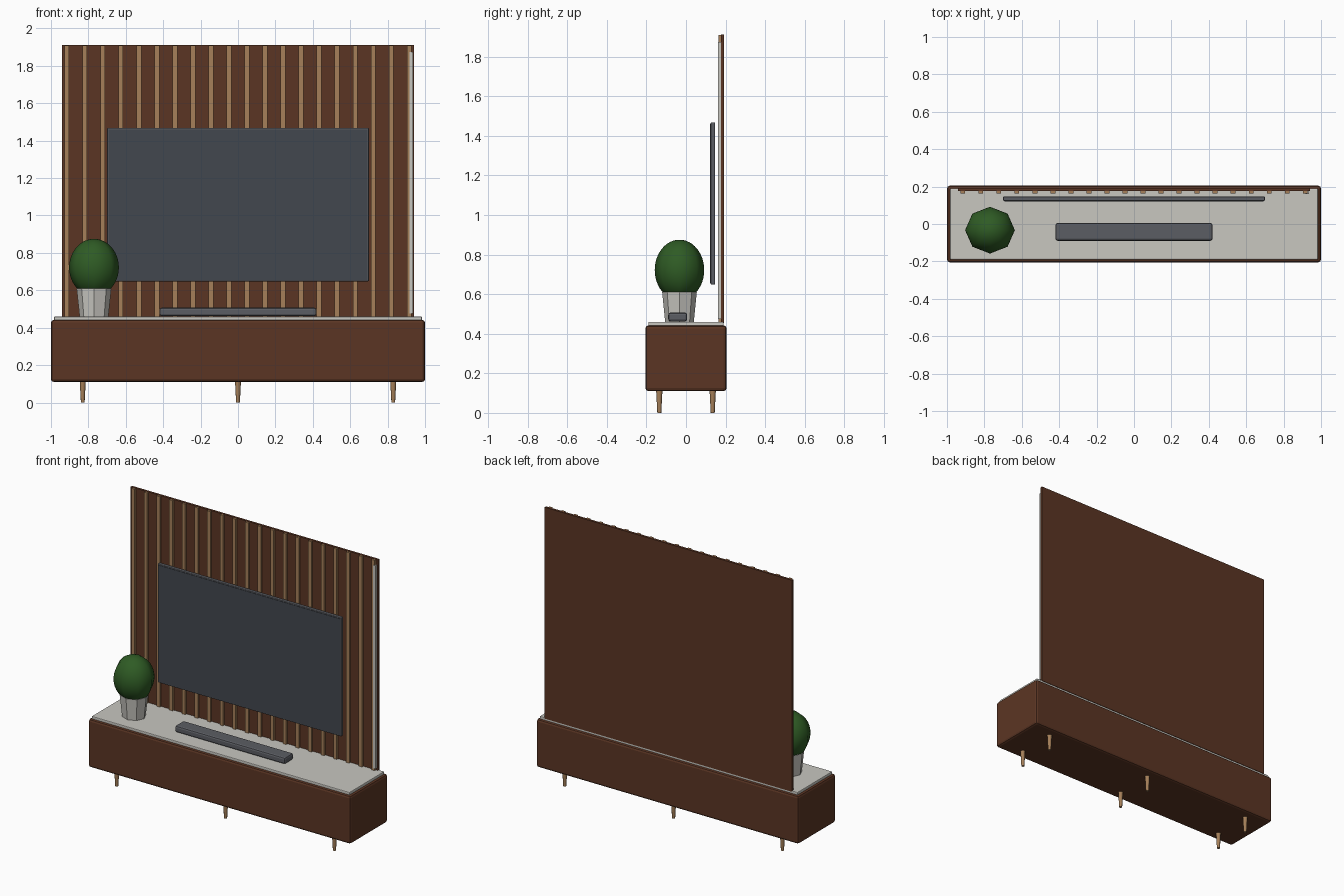
import bpy, math

if "Cube" in bpy.data.objects:
    bpy.data.objects.remove(bpy.data.objects["Cube"])


def mat(name, rgb):
    m = bpy.data.materials.new(name)
    m.diffuse_color = (*rgb, 1)
    m.use_nodes = True
    m.node_tree.nodes["Principled BSDF"].inputs["Base Color"].default_value = m.diffuse_color
    return m


WALNUT = mat("walnut", (0.105, 0.036, 0.017))
OAK = mat("oak", (0.38, 0.215, 0.10))
STONE = mat("pale_stone", (0.58, 0.57, 0.53))
CHARCOAL = mat("charcoal", (0.105, 0.11, 0.125))
SCREEN = mat("dark_glass", (0.055, 0.063, 0.077))
LEAF = mat("leaf_green", (0.028, 0.105, 0.018))


def finish(name, m):
    o = bpy.context.object
    o.name = name
    o.data.materials.append(m)
    return o


def box(name, x, y, z, m, bevel=0, segments=2):
    """Box between the (min, max) pairs x, y, z with optional rounded edges."""
    bpy.ops.mesh.primitive_cube_add(size=1, location=[sum(r) / 2 for r in (x, y, z)])
    o = finish(name, m)
    o.scale = [r[1] - r[0] for r in (x, y, z)]
    bpy.ops.object.transform_apply(location=False, rotation=False, scale=True)
    if bevel:
        b = o.modifiers.new("bevel", "BEVEL")
        b.width, b.segments = bevel, segments
    return o


def cone(name, x, y, z0, z1, r0, r1, sides, m):
    bpy.ops.mesh.primitive_cone_add(vertices=sides, radius1=r0, radius2=r1, depth=z1 - z0,
                                    location=(x, y, (z0 + z1) / 2))
    return finish(name, m)


# Cabinet and stone top
box("cabinet", (-1, 1), (-0.205, 0.205), (0.11, 0.442), WALNUT, 0.015)
box("cabinet_top", (-0.983, 0.983), (-0.19, 0.19), (0.438, 0.46), STONE, 0.005)

# Six tapered legs
for x in (-0.83, 0, 0.83):
    for side, y in (("front", -0.135), ("back", 0.135)):
        cone(f"{side}_leg", x, y, 0, 0.115, 0.010, 0.016, 12, OAK)
        bpy.ops.object.shade_smooth_by_angle()

# Back panel with 20 evenly spaced slats and a light strip at the right
box("back_panel", (-0.942, 0.942), (0.177, 0.193), (0.455, 1.912), WALNUT)
for i in range(20):
    x = -0.915 + i * 1.83 / 19
    box("slat", (x - 0.0125, x + 0.0125), (0.163, 0.178), (0.458, 1.91), OAK)
box("light_strip", (0.918, 0.936), (0.161, 0.178), (0.475, 1.875), STONE)

# Television
box("tv_body", (-0.70, 0.70), (0.124, 0.147), (0.648, 1.468), CHARCOAL, 0.005)
box("tv_screen", (-0.692, 0.692), (0.121, 0.126), (0.656, 1.46), SCREEN)

# Soundbar
box("soundbar", (-0.42, 0.42), (-0.09, 0.006), (0.462, 0.507), CHARCOAL, 0.012)

# Potted plant
o = cone("plant_pot", -0.77, -0.033, 0.46, 0.61, 0.077, 0.093, 8, STONE)
o.scale.y = 0.94
bpy.ops.mesh.primitive_uv_sphere_add(segments=8, ring_count=24, radius=1,
                                     location=(-0.77, -0.033, 0.722))
o = finish("plant_foliage", LEAF)
o.scale = (0.133, 0.125, 0.153)
bpy.ops.object.shade_smooth()
